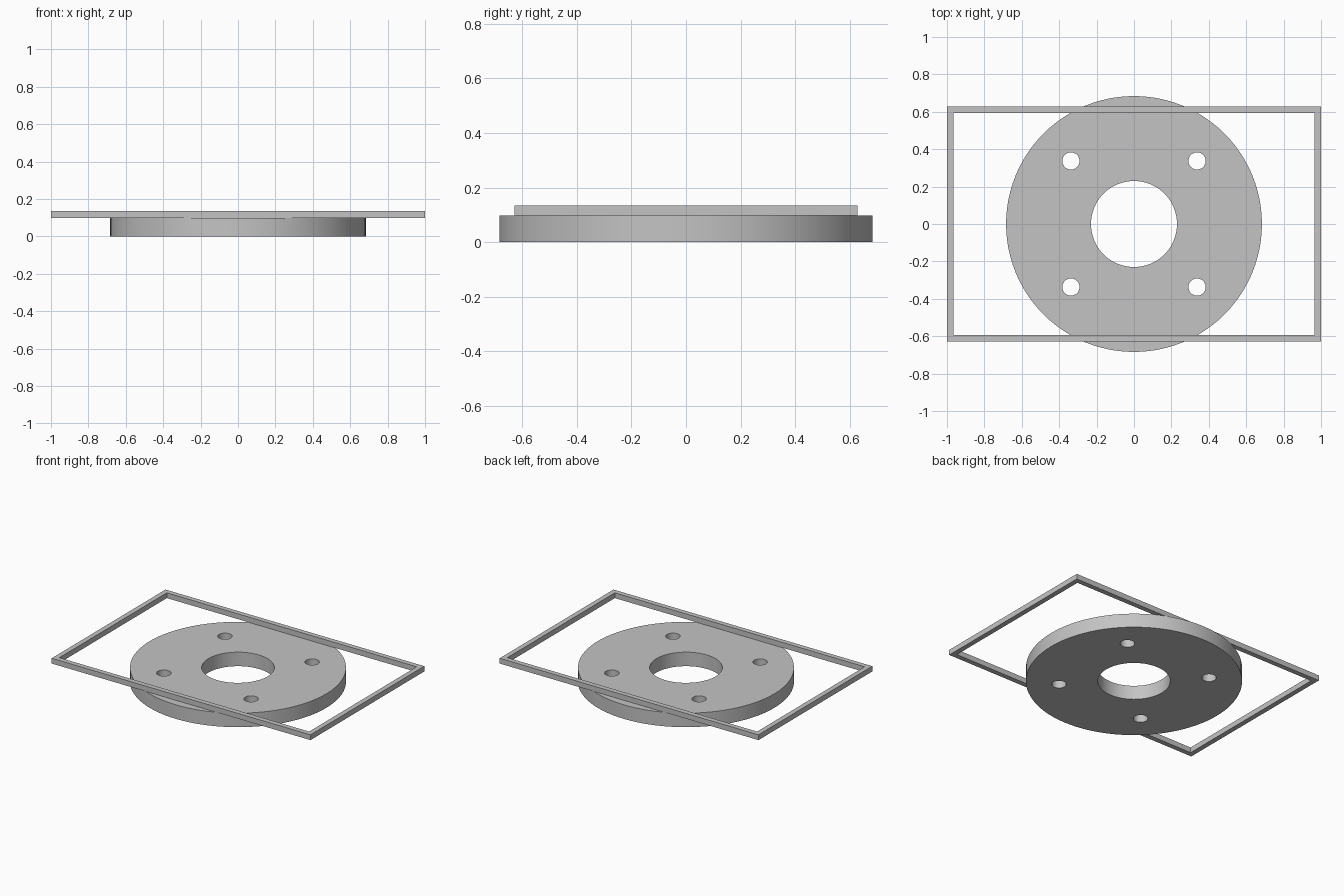
import bpy
import bmesh
from math import cos, sin, tau, radians

cube = bpy.data.objects.get("Cube")
if cube:
    bpy.data.objects.remove(cube, do_unlink=True)

# Single grey metal
metal = bpy.data.materials.new("grey_metal")
metal.use_nodes = True
GREY = (0.55, 0.55, 0.55, 1)
metal.diffuse_color = GREY
metal.node_tree.nodes["Principled BSDF"].inputs["Base Color"].default_value = GREY


def circle(x, y, radius, sides):
    return [(x + radius * cos(tau * i / sides), y + radius * sin(tau * i / sides))
            for i in range(sides)]


def rectangle(hx, hy):
    return [(-hx, -hy), (hx, -hy), (hx, hy), (-hx, hy)]


def plate(name, outlines, bottom, top):
    """Extrude a flat profile; outlines inside the first one become holes."""
    curve = bpy.data.curves.new(name + "_profile", "CURVE")
    curve.dimensions = "2D"
    curve.fill_mode = "BOTH"
    curve.extrude = (top - bottom) / 2
    for outline in outlines:
        spline = curve.splines.new("POLY")
        spline.points.add(len(outline) - 1)
        for point, (x, y) in zip(spline.points, outline):
            point.co = (x, y, 0, 1)
        spline.use_cyclic_u = True
    helper = bpy.data.objects.new(name + "_profile", curve)
    bpy.context.collection.objects.link(helper)
    bpy.context.view_layer.update()
    depsgraph = bpy.context.evaluated_depsgraph_get()
    mesh = bpy.data.meshes.new_from_object(helper.evaluated_get(depsgraph))
    bpy.data.objects.remove(helper, do_unlink=True)
    bpy.data.curves.remove(curve)

    # Weld the caps to the walls and place the plate at its height
    bm = bmesh.new()
    bm.from_mesh(mesh)
    bmesh.ops.remove_doubles(bm, verts=bm.verts, dist=0.0001)
    bmesh.ops.recalc_face_normals(bm, faces=bm.faces)
    bmesh.ops.translate(bm, verts=bm.verts, vec=(0, 0, (top + bottom) / 2))
    bm.to_mesh(mesh)
    bm.free()
    mesh.materials.clear()
    mesh.materials.append(metal)

    obj = bpy.data.objects.new(name, mesh)
    bpy.context.collection.objects.link(obj)
    bpy.ops.object.select_all(action="DESELECT")
    obj.select_set(True)
    bpy.context.view_layer.objects.active = obj
    bpy.ops.object.shade_smooth_by_angle(angle=radians(30))
    return obj


# Round flange with a centre bore and four bolt holes
SEAM = 0.098
bolt_holes = [circle(sx * 0.337, sy * 0.337, 0.046, 32)
              for sx in (-1, 1) for sy in (-1, 1)]
plate("flange_disc",
      [circle(0, 0, 0.684, 96), circle(0, 0, 0.23, 64)] + bolt_holes, 0, SEAM)

# Thin rectangular frame resting on the flange
plate("rectangular_frame",
      [rectangle(1, 0.628), rectangle(0.965, 0.593)], SEAM, 0.135)
